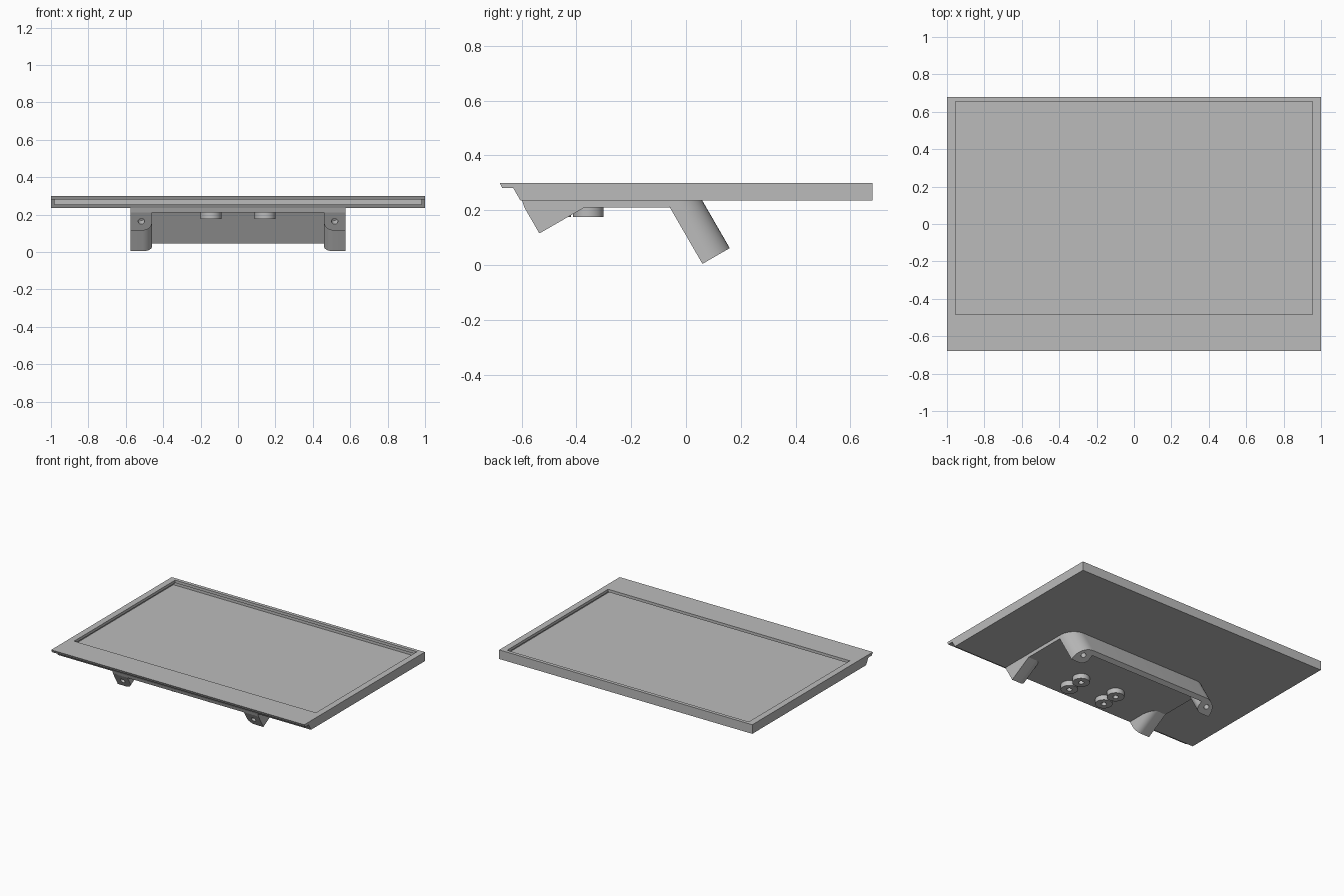
import bpy, bmesh
from math import sin, cos, pi, radians
from mathutils import Vector

if "Cube" in bpy.data.objects:
    bpy.data.objects.remove(bpy.data.objects["Cube"], do_unlink=True)

grey = bpy.data.materials.new("plain grey")
grey.use_nodes = True
colour = (0.5, 0.5, 0.5, 1)
grey.diffuse_color = colour
grey.node_tree.nodes["Principled BSDF"].inputs["Base Color"].default_value = colour

C, S = cos(radians(30)), sin(radians(30))
BACK_UP = Vector((0, C, S))     # direction of the foot depth
LEG_UP = Vector((0, -S, C))     # direction of the leaning legs


def finish(name, bm):
    bmesh.ops.recalc_face_normals(bm, faces=bm.faces)
    mesh = bpy.data.meshes.new(name)
    bm.to_mesh(mesh)
    bm.free()
    obj = bpy.data.objects.new(name, mesh)
    mesh.materials.append(grey)
    bpy.context.collection.objects.link(obj)
    return obj


def solid(name, bottom, top):
    """Solid between two matching outlines."""
    bm = bmesh.new()
    a = [bm.verts.new(p) for p in bottom]
    b = [bm.verts.new(p) for p in top]
    bm.faces.new(a)
    bm.faces.new(b)
    for i in range(len(a)):
        j = (i + 1) % len(a)
        bm.faces.new((a[i], a[j], b[j], b[i]))
    return finish(name, bm)


def prism(name, half, profile):
    """Side profile (y, z) stretched across x."""
    return solid(name, [(-half, y, z) for y, z in profile],
                 [(half, y, z) for y, z in profile])


def box(name, half, y0, y1, z0, z1):
    return prism(name, half, [(y0, z0), (y1, z0), (y1, z1), (y0, z1)])


def leaning(name, outline, origin, across, axis, top):
    """Outline on a tilted plane, pushed along axis until height top."""
    base = [Vector((x, 0, 0)) + origin + across * t for x, t in outline]
    return solid(name, base, [p + axis * ((top - p.z) / axis.z) for p in base])


def rod(name, centre, axis, radius, length, sides=32):
    """Cylinder centred on a point."""
    bm = bmesh.new()
    bmesh.ops.create_cone(bm, cap_ends=True, segments=sides, radius1=radius,
                          radius2=radius, depth=length)
    bm.transform(Vector((0, 0, 1)).rotation_difference(axis).to_matrix().to_4x4())
    bmesh.ops.translate(bm, verts=bm.verts, vec=centre)
    return finish(name, bm)


def cut(obj, cutters):
    for c in cutters:
        mod = obj.modifiers.new("cut", "BOOLEAN")
        mod.operation = "DIFFERENCE"
        mod.solver = "EXACT"
        mod.object = c
    graph = bpy.context.evaluated_depsgraph_get()
    mesh = bpy.data.meshes.new_from_object(obj.evaluated_get(graph))
    obj.modifiers.clear()
    obj.data = mesh
    for c in cutters:
        bpy.data.objects.remove(c, do_unlink=True)


def arc(cx, cy, r, start, end, steps=10):
    return [(cx + r * cos(radians(start + (end - start) * i / steps)),
             cy + r * sin(radians(start + (end - start) * i / steps)))
            for i in range(steps + 1)]


# Frame with a front-loading slot and a window above it
frame = prism("frame", 1, [(-0.68, 0.3), (-0.67, 0.28), (-0.63, 0.28),
                           (-0.604, 0.235), (0.68, 0.235), (0.68, 0.3)])
cut(frame, [box("slot_cutter", 0.98, -0.8, 0.67, 0.255, 0.28)])
cut(frame, [box("window_cutter", 0.955, -0.485, 0.655, 0.27, 0.4)])

# Mounting plate under the frame
prism("mount_plate", 0.575, [(-0.6, 0.24), (-0.59, 0.21), (-0.06, 0.21), (-0.06, 0.24)])
box("mount_plate_rear", 0.48, -0.06, 0.05, 0.21, 0.24)

# Rear stand: two thick legs joined by a thin wall, outer corners rounded
W, IN, T, WALL, R, Q = 0.575, 0.46, 0.115, 0.08, 0.1, 0.05
half = [(IN, WALL)] + arc(IN + Q, Q, Q, 180, 270) + [(W, 0)] + arc(W - R, T - R, R, 0, 90)
outline = half + [(-x, t) for x, t in reversed(half)]
rear_origin = Vector((0, 0.06, 0.004))
stand = leaning("rear_stand", outline, rear_origin, BACK_UP, LEG_UP, 0.24)
cut(stand, [rod("leg_hole_cutter", rear_origin + BACK_UP * 0.058 + Vector((s * 0.517, 0, 0)),
                LEG_UP, 0.017, 0.08) for s in (-1, 1)])

# Front feet with a screw hole in each sloping face
foot_origin = Vector((0, -0.535, 0.115))
foot_half = arc(IN + Q, Q, Q, 180, 270) + [(W, 0), (W, 0.111), (IN, 0.111)]
for side, s in (("left", 1), ("right", -1)):
    foot = leaning("front_foot_" + side, [(s * x, t) for x, t in foot_half],
                   foot_origin, LEG_UP, BACK_UP, 0.22)
    centre = foot_origin + LEG_UP * 0.056 + Vector((s * 0.517, 0, 0))
    cut(foot, [rod("foot_hole_cutter", centre, BACK_UP, 0.017, 0.08)])

# Four round bosses with holes
for side, s in (("left", 1), ("right", -1)):
    for place, y in (("front", -0.475), ("rear", -0.357)):
        boss = rod("boss_%s_%s" % (place, side), Vector((s * 0.145, y, 0.195)),
                   Vector((0, 0, 1)), 0.056, 0.04)
        cut(boss, [rod("boss_hole_cutter", Vector((s * 0.145, y, 0.175)),
                       Vector((0, 0, 1)), 0.018, 0.06)])

# Smooth the rounded parts, keep hard edges
bpy.ops.object.select_all(action="DESELECT")
for obj in bpy.context.collection.objects:
    if obj.type == "MESH" and obj.data.materials and obj.data.materials[0] == grey:
        obj.select_set(True)
        bpy.context.view_layer.objects.active = obj
bpy.ops.object.shade_smooth_by_angle(angle=radians(30))
